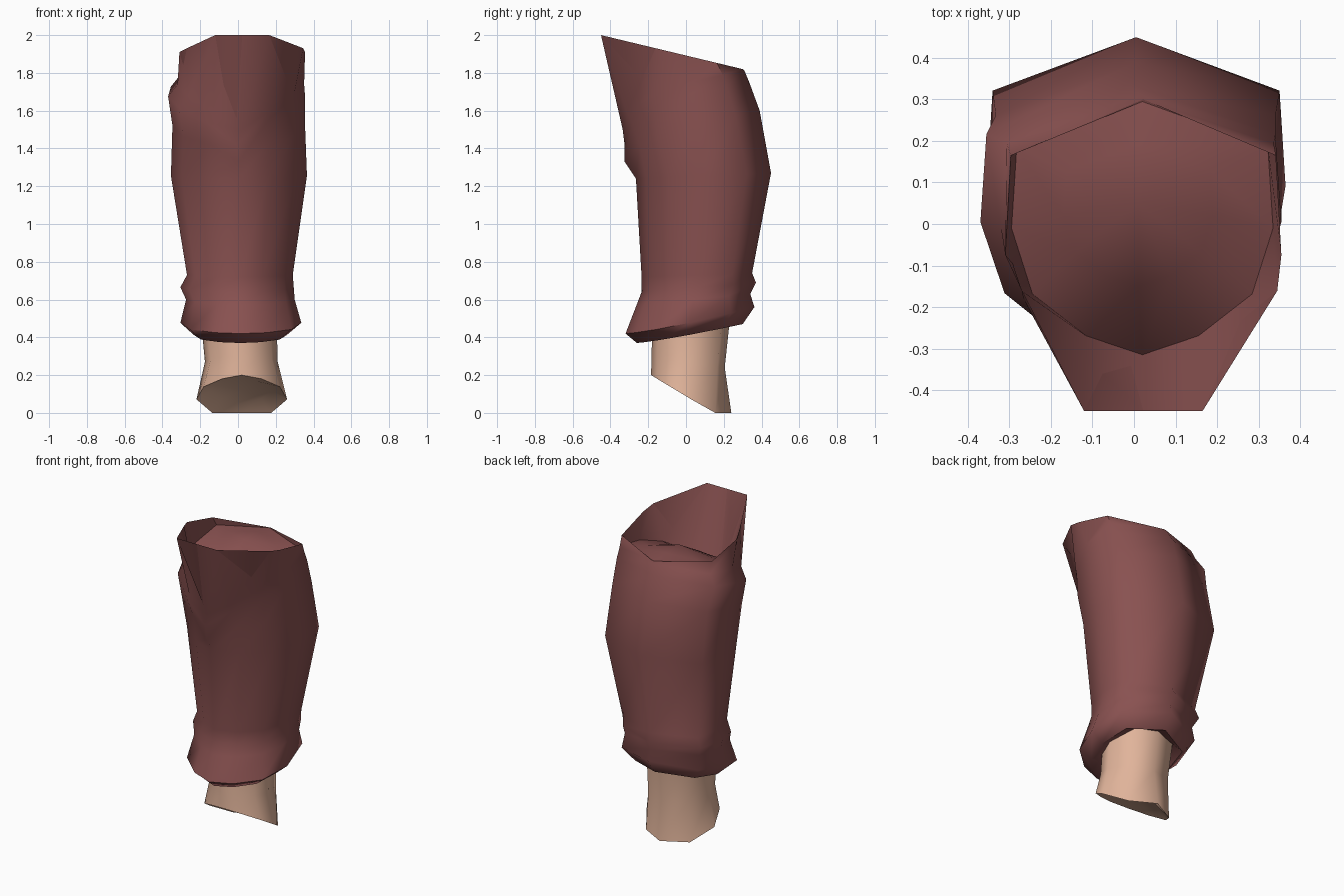
import bpy, bmesh, math

if "Cube" in bpy.data.objects:
    bpy.data.objects.remove(bpy.data.objects["Cube"])


def material(name, rgb):
    m = bpy.data.materials.new(name)
    m.diffuse_color = (*rgb, 1)
    m.use_nodes = True
    m.node_tree.nodes["Principled BSDF"].inputs["Base Color"].default_value = m.diffuse_color
    return m


def section(zf, zb, xl, xr, yf, yb, front=-0.85, right=(0.84, -0.52), left=None,
            back=(0.96, 0.64), power=1.0, cap=1.0):
    """Ten-sided section; its height runs from zf at the front to zb at the back."""
    lu, lv = left or right
    bu, bv = back
    outline = [(0, 1), back, (1, 0), right, (0.43, front), (0, -1),
               (-0.43, front), (-lu, lv), (-1, 0), (-bu, bv)]
    pts = []
    for u, v in outline:
        t = min(1, (1 + v) / 2 / cap) ** power
        pts.append(((xl + xr) / 2 + u * (xr - xl) / 2,
                    (yf + yb) / 2 + v * (yb - yf) / 2,
                    zf + (zb - zf) * t))
    return pts


def loft(name, sections, mat, start=None, end=None, angle=67):
    """Skin the sections; start and end are optional centre points closing the ends."""
    bm = bmesh.new()
    rings = [[bm.verts.new(p) for p in s] for s in sections]
    n = len(rings[0])
    for a, b in zip(rings, rings[1:]):
        for i in range(n):
            j = (i + 1) % n
            bm.faces.new((a[i], a[j], b[j], b[i]))
    for ring, centre in ((rings[0], start), (rings[-1], end)):
        if centre:
            c = bm.verts.new(centre)
            for i in range(n):
                bm.faces.new((ring[i], ring[(i + 1) % n], c))
    bmesh.ops.recalc_face_normals(bm, faces=bm.faces)
    me = bpy.data.meshes.new(name)
    bm.to_mesh(me)
    bm.free()
    me.materials.append(mat)
    ob = bpy.data.objects.new(name, me)
    bpy.context.collection.objects.link(ob)
    bpy.ops.object.select_all(action='DESELECT')
    ob.select_set(True)
    bpy.context.view_layer.objects.active = ob
    bpy.ops.object.shade_smooth_by_angle(angle=math.radians(angle))
    return ob


cloth = material("maroon cloth", (0.25, 0.083, 0.081))
skin = material("skin", (0.75, 0.455, 0.325))

# Trouser leg: knee dome, valley behind the front flap, rim, flap, outer wall, hem and tuck
loft("trouser_leg", [
    section(1.72, 1.835, -0.17, 0.19, -0.15, 0.19),
    section(1.45, 1.82, -0.295, 0.335, -0.315, 0.295, power=0.27),
    section(2.00, 1.82, -0.31, 0.355, -0.45, 0.30, front=-1, right=(0.97, -0.23), left=(0.88, -0.23)),
    section(1.50, 1.81, -0.32, 0.35, -0.335, 0.31, front=-0.93, power=0.37),
    section(1.42, 1.75, -0.37, 0.355, -0.325, 0.335, front=-0.88, power=0.37),
    section(1.33, 1.60, -0.347, 0.355, -0.325, 0.39, front=-0.78, power=0.5),
    section(1.24, 1.27, -0.355, 0.365, -0.265, 0.45),
    section(0.72, 0.74, -0.27, 0.29, -0.235, 0.35),
    section(0.64, 0.69, -0.305, 0.295, -0.235, 0.37, back=(0.92, 0.62)),
    section(0.57, 0.63, -0.275, 0.30, -0.262, 0.34, back=(0.92, 0.62)),
    section(0.42, 0.56, -0.305, 0.335, -0.32, 0.362, back=(0.86, 0.64), power=1.3),
    section(0.37, 0.47, -0.235, 0.26, -0.26, 0.30, back=(0.86, 0.64), power=1.2),
    section(0.40, 0.50, -0.18, 0.19, -0.17, 0.22, back=(0.7, 0.8)),
], cloth, start=(0.01, 0.05, 1.835))

# Ankle with a slanted, slightly hollow lower end
loft("ankle", [
    section(0.44, 0.52, -0.195, 0.205, -0.18, 0.235, back=(0.7, 0.8)),
    section(0.30, 0.24, -0.175, 0.21, -0.182, 0.205, back=(0.7, 0.8)),
    section(0.20, 0.00, -0.22, 0.26, -0.185, 0.24, back=(0.65, 0.6), cap=0.78),
    section(0.18, 0.05, -0.15, 0.18, -0.11, 0.18, back=(0.65, 0.6)),
], skin, end=(0.02, 0.05, 0.12))
